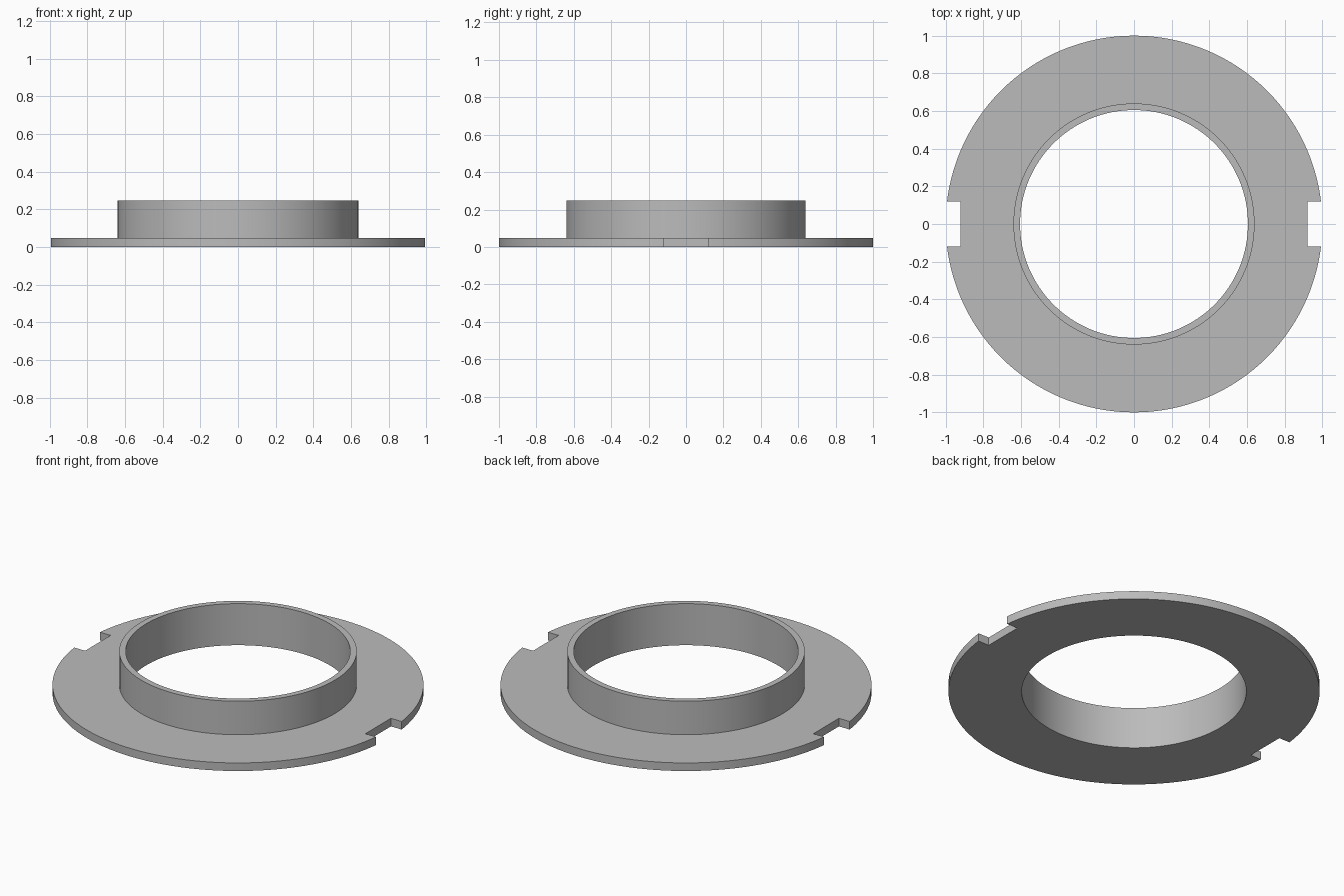
import bpy
import bmesh
import math

if "Cube" in bpy.data.objects:
    bpy.data.objects.remove(bpy.data.objects["Cube"], do_unlink=True)

SEGMENTS = 128
BORE, COLLAR, RIM = 0.605, 0.64, 1.0
PLATE_TOP, COLLAR_TOP = 0.048, 0.247
NOTCH_X, NOTCH_HALF = 0.922, 0.12

# Single plain grey material
grey = bpy.data.materials.new("plain_grey")
grey.use_nodes = True
colour = (0.5, 0.5, 0.5, 1)
grey.diffuse_color = colour
grey.node_tree.nodes["Principled BSDF"].inputs["Base Color"].default_value = colour


def revolve(name, profile):
    """Spin a closed (radius, height) profile around z."""
    bm = bmesh.new()
    rings = []
    for i in range(SEGMENTS):
        a = math.tau * i / SEGMENTS
        rings.append([bm.verts.new((r * math.cos(a), r * math.sin(a), z))
                      for r, z in profile])
    n = len(profile)
    for i, ring in enumerate(rings):
        after = rings[(i + 1) % SEGMENTS]
        for j in range(n):
            k = (j + 1) % n
            bm.faces.new((ring[j], after[j], after[k], ring[k]))
    bmesh.ops.recalc_face_normals(bm, faces=bm.faces)
    mesh = bpy.data.meshes.new(name)
    bm.to_mesh(mesh)
    bm.free()
    mesh.materials.append(grey)
    obj = bpy.data.objects.new(name, mesh)
    bpy.context.collection.objects.link(obj)
    return obj


# Flat flange and upright collar as one solid
flange = revolve("flanged_collar", [
    (BORE, 0), (RIM, 0), (RIM, PLATE_TOP),
    (COLLAR, PLATE_TOP), (COLLAR, COLLAR_TOP), (BORE, COLLAR_TOP)])

# Square notches on the two sides of the rim
bpy.context.view_layer.objects.active = flange
for side in (-1, 1):
    bpy.ops.mesh.primitive_cube_add(size=1, location=(side * (NOTCH_X + 0.1), 0, 0))
    cutter = bpy.context.object
    cutter.name = "notch_cutter"
    cutter.scale = (0.2, 2 * NOTCH_HALF, 0.3)
    cutter.hide_render = True
    cut = flange.modifiers.new("notch", "BOOLEAN")
    cut.operation = "DIFFERENCE"
    cut.solver = "EXACT"
    cut.object = cutter
    bpy.context.view_layer.objects.active = flange
    bpy.ops.object.modifier_apply(modifier=cut.name)
    bpy.data.objects.remove(cutter, do_unlink=True)

# Smooth round walls, crisp edges
bpy.ops.object.select_all(action="DESELECT")
flange.select_set(True)
bpy.context.view_layer.objects.active = flange
bpy.ops.object.shade_smooth_by_angle(angle=math.radians(30))
